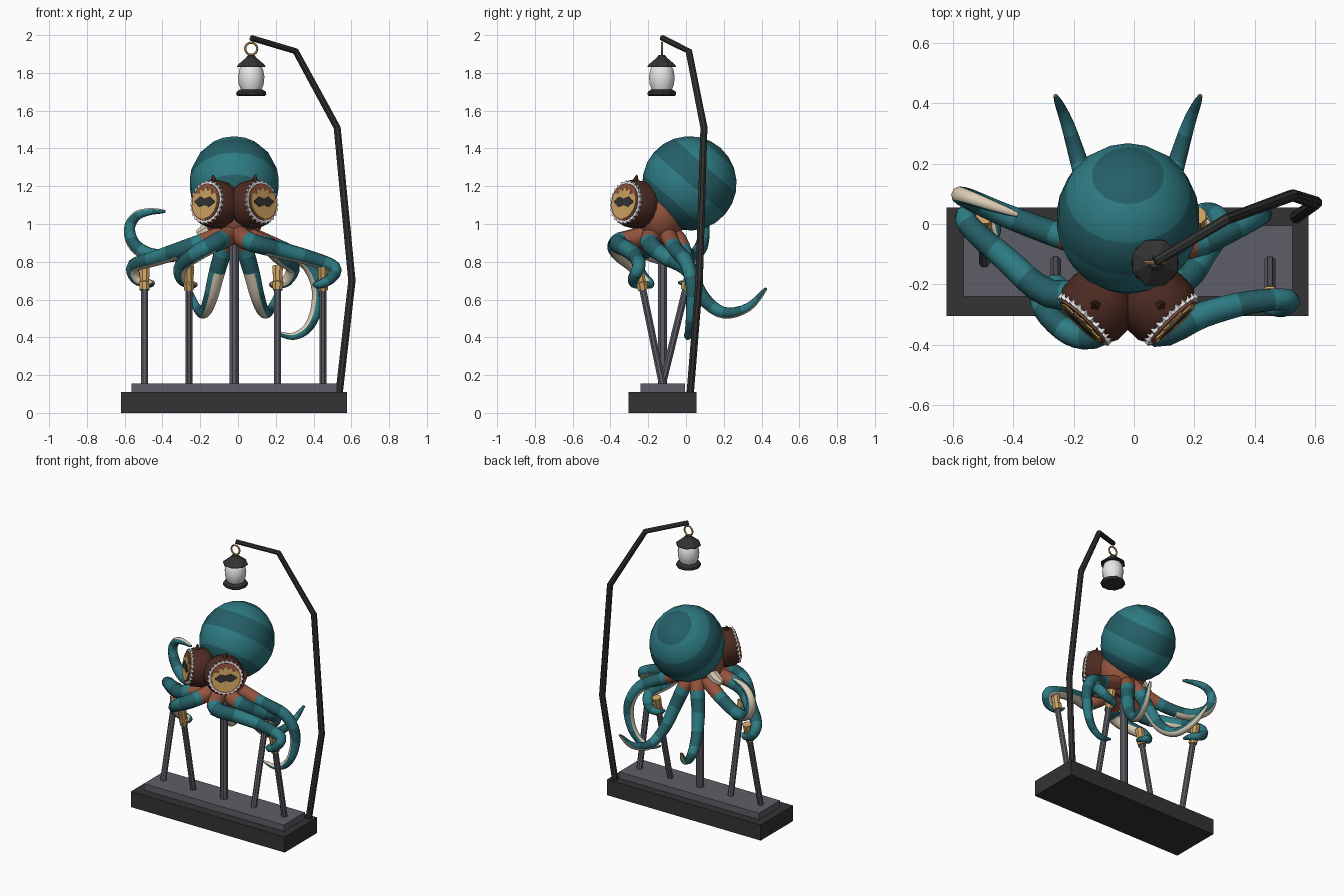
import bpy, bmesh, math
from mathutils import Vector, Matrix

cube = bpy.data.objects.get("Cube")
if cube:
    bpy.data.objects.remove(cube)


def material(name, *rgb):
    m = bpy.data.materials.new(name)
    m.use_nodes = True
    m.diffuse_color = (*rgb, 1)
    m.node_tree.nodes["Principled BSDF"].inputs["Base Color"].default_value = (*rgb, 1)
    return m


TEAL = material("teal", .027, .2, .23)
DARK_TEAL = material("dark teal", .018, .115, .135)
RUST = material("rust skin", .3, .09, .05)
BROWN = material("dark brown", .075, .024, .016)
CREAM = material("cream", .72, .62, .47)
BLACK = material("charcoal", .033, .033, .033)
GREY = material("slate grey", .11, .11, .135)
BRASS = material("tan", .62, .37, .12)
WHITE = material("white", .85, .85, .85)
CX = -.02  # body centre line


def make(name, bm, mats, smooth=None):
    bmesh.ops.recalc_face_normals(bm, faces=bm.faces)
    me = bpy.data.meshes.new(name)
    bm.to_mesh(me)
    bm.free()
    for m in mats:
        me.materials.append(m)
    ob = bpy.data.objects.new(name, me)
    bpy.context.collection.objects.link(ob)
    if smooth:
        bpy.ops.object.select_all(action='DESELECT')
        ob.select_set(True)
        bpy.context.view_layer.objects.active = ob
        bpy.ops.object.shade_smooth_by_angle(angle=math.radians(smooth))
    return ob


def box(name, lo, hi, mat):
    bm = bmesh.new()
    lo, hi = Vector(lo), Vector(hi)
    bmesh.ops.create_cube(bm, size=1, matrix=Matrix.Translation((lo + hi) / 2) @ Matrix.Diagonal((*(hi - lo), 1)))
    make(name, bm, [mat])


def ball(name, matrix, scale, mats, rule=None, smooth=30):
    bm = bmesh.new()
    bmesh.ops.create_uvsphere(bm, u_segments=18, v_segments=12, radius=1)
    for f in bm.faces:
        f.material_index = rule(f.calc_center_median()) if rule else 0
    bmesh.ops.transform(bm, matrix=matrix @ Matrix.Diagonal((*scale, 1)), verts=bm.verts)
    return make(name, bm, mats, smooth)


def loft(name, rings, mats, rule=None, smooth=None):
    """Skin a list of vertex rings and cap both ends."""
    bm = bmesh.new()
    loops = [[bm.verts.new(p) for p in ring] for ring in rings]
    n = len(loops[0])
    for i, (a, b) in enumerate(zip(loops, loops[1:])):
        for k in range(n):
            f = bm.faces.new((a[k], a[(k + 1) % n], b[(k + 1) % n], b[k]))
            f.material_index = rule(i / (len(loops) - 1), k) if rule else 0
    for end in (loops[0], loops[-1]):
        bm.faces.new(end)
    return make(name, bm, mats, smooth)


def tube(name, pts, radii, mats, sides=8, ref=(0, -1, .01), rule=None, smooth=None):
    pts = [Vector(p) for p in pts]
    ref = Vector(ref)
    rings = []
    for i, p in enumerate(pts):
        t = (pts[min(i + 1, len(pts) - 1)] - pts[max(i - 1, 0)]).normalized()
        ref = (ref - t * ref.dot(t)).normalized()
        side = t.cross(ref)
        angles = [(k - .5) * math.tau / sides for k in range(sides)]
        rings.append([p + radii[i] * (ref * math.cos(a) + side * math.sin(a)) for a in angles])
    return loft(name, rings, mats, rule, smooth)


def turned(name, centre, profile, mat, sides=8, smooth=None):
    pts = [(centre[0], centre[1], z) for r, z in profile]
    tube(name, pts, [r for r, z in profile], [mat], sides, smooth=smooth)


def spline(pts, steps):
    pts = [Vector(p) for p in pts]
    pts = [2 * pts[0] - pts[1]] + pts + [2 * pts[-1] - pts[-2]]
    out = []
    for a, b, c, d in zip(pts, pts[1:], pts[2:], pts[3:]):
        for s in range(steps):
            t = s / steps
            out.append(b + .5 * t * (c - a + t * (2 * a - 5 * b + 4 * c - d + t * (3 * (b - c) + d - a))))
    return out + [pts[-2]]


# stand and display posts
box("base", (-.62, -.305, 0), (.577, .055, .11), BLACK)
box("base_plinth", (-.565, -.24, .11), (.525, -.005, .155), GREY)
turned("centre_post", (CX, -.125), [(.026, .15), (.026, .98)], GREY)
for i, (x, top_y) in enumerate([(-.495, 0), (-.26, -.23), (.21, 0), (.45, -.23)]):
    foot, top = Vector((x, -.125, .15)), Vector((x, top_y, .66))
    tube(f"post_{i}", [foot, top], [.02, .02], [GREY])
    along = (top - foot).normalized()
    tube(f"post_grip_{i}", [top - along * .01, top + along * .03, top + along * .035, top + along * .12],
         [.027, .032, .026, .03], [BRASS])

# lamp post and lantern
lamp_path = [(.535, .022, .1), (.603, .07, .7), (.525, .095, 1.51), (.305, .015, 1.915), (.07, -.125, 1.985)]
tube("lamp_post", lamp_path, [.021, .021, .02, .018, .016], [BLACK])
lamp = (.07, -.128)
turned("lantern_roof", lamp, [(.082, 1.832), (.078, 1.842), (.03, 1.88), (.018, 1.895)], BLACK)
turned("lantern_glass", lamp, [(.05, 1.7), (.066, 1.74), (.07, 1.78), (.062, 1.82), (.05, 1.84)], WHITE, 14, 40)
turned("lantern_base", lamp, [(.072, 1.678), (.08, 1.685), (.078, 1.7), (.06, 1.712)], BLACK, 10)
hoop = [(lamp[0] + .032 * math.cos(a), lamp[1], 1.928 + .032 * math.sin(a))
        for a in [k * math.tau / 16 for k in range(17)]]
tube("lantern_ring", hoop, [.006] * 17, [BRASS], 6, ref=(0, 1, 0), smooth=50)

# striped mantle and head
tilt = Matrix.Translation((CX, .018, 1.215)) @ Matrix.Rotation(math.radians(-41), 4, 'X')


def stripe(c):
    band = int(math.degrees(math.acos(max(-1, min(1, c.normalized().z)))) / 30)
    return 2 if band == 5 else band % 2


ball("mantle", tilt, (.238, .25, .25), [DARK_TEAL, TEAL, RUST], stripe)
ball("head", Matrix.Translation((CX, -.135, 1.06)), (.165, .135, .17), [RUST])
tube("siphon", [(-.13, -.09, 1), (-.17, -.09, .965), (-.215, -.09, .945)], [.04, .038, .022], [CREAM], smooth=40)


# eyes: each stack is built flat, then aimed outwards
def plate(name, frame, outline, z0, z1, mat):
    loft(name, [[frame @ Vector((x, y, z)) for x, y in outline] for z in (z0, z1)], [mat])


def polar(n, radius):
    return [(radius(k, a) * math.cos(a), radius(k, a) * math.sin(a))
            for k, a in [(k, k * math.tau / n) for k in range(n)]]


for side, s in (("right", -1), ("left", 1)):
    normal = Vector((s * .68, -.71, .15)).normalized()
    across = Vector((0, 0, 1)).cross(normal).normalized()
    up = normal.cross(across)
    frame = Matrix((across, up, normal)).transposed().to_4x4()
    frame.translation = (CX + s * .145, -.318, 1.115)
    ball(f"{side}_eye_socket", frame @ Matrix.Translation((0, 0, -.09)), (.128, .128, .085), [BROWN])
    socket = [frame @ Vector((0, 0, z)) for z in (-.09, -.03, -.004)]
    tube(f"{side}_eye_cup", socket, [.128, .126, .112], [BROWN], 18, smooth=30)
    plate(f"{side}_eye_rim", frame, polar(48, lambda k, a: .117 if k % 2 else .107), -.012, .006, WHITE)
    plate(f"{side}_eyelid", frame, polar(24, lambda k, a: .099), 0, .012, RUST)
    plate(f"{side}_iris", frame, polar(24, lambda k, a: (.06 if k % 2 else .082) if math.sin(a) > .55 else .09),
          .008, .017, BRASS)
    wavy = [(.072 * math.cos(a), .024 * math.sin(a) * (1 + .3 * math.cos(6 * a)))
            for a in [k * math.tau / 24 for k in range(24)]]
    plate(f"{side}_pupil", frame, wavy, .015, .021, BLACK)
    horn = Vector((CX + s * .105, -.275, 1.2))
    tube(f"{side}_brow_horn", [horn, horn + Vector((s * .008, .015, .06))], [.032, .004], [BROWN], 5)


# tentacles: rust roots, banded backs, cream undersides
def tentacle(name, pts, thick=.05):
    path = spline([(CX, -.13, .98)] + pts, 4)
    n = len(path)
    radii = [thick * (1 - i / (n - 1)) ** .6 + .007 for i in range(n)]
    out = Vector((pts[1][0] - CX, pts[1][1] + .13, 0)).normalized()

    def rule(t, k):
        if t < .2:
            return 0
        if k in (0, 1, 9) and t > .3:
            return 3
        return 1 + int(t * 9) % 2

    tube(name, path, radii, [RUST, DARK_TEAL, TEAL, CREAM], 10, -out - Vector((0, 0, 1)), rule, 40)


tentacle("right_long_arm", [(-.11, -.21, .93), (-.28, -.23, .87), (-.43, -.11, .82), (-.55, 0, .78),
                            (-.54, .04, .71), (-.47, .02, .685), (-.45, -.04, .69)])
tentacle("right_front_arm", [(-.06, -.25, .93), (-.12, -.36, .9), (-.21, -.36, .85), (-.3, -.28, .78),
                             (-.3, -.22, .71), (-.25, -.19, .68), (-.22, -.24, .68)])
tentacle("left_front_arm", [(.02, -.25, .93), (.08, -.36, .9), (.23, -.3, .86), (.38, -.26, .82),
                            (.51, -.25, .77), (.49, -.28, .71), (.43, -.27, .68), (.4, -.22, .68)])
tentacle("left_inner_arm", [(.08, -.19, .92), (.17, -.18, .88), (.23, -.1, .82), (.29, -.01, .77),
                            (.26, .04, .7), (.2, .035, .68), (.17, -.01, .68)])
tentacle("right_raised_arm", [(-.12, -.08, .93), (-.27, -.03, .86), (-.43, .03, .83), (-.54, .08, .88),
                              (-.575, .095, .97), (-.54, .085, 1.04), (-.47, .06, 1.065), (-.385, .03, 1.067)], .042)
tentacle("left_curled_arm", [(.09, -.09, .93), (.23, -.06, .87), (.36, 0, .8), (.42, .03, .68), (.415, .03, .55),
                             (.37, .02, .45), (.29, .01, .405), (.2, 0, .425)], .042)
for side, s in (("right", -1), ("left", 1)):
    tentacle(f"{side}_back_arm", [(CX + s * .04, -.04, .91), (CX + s * .09, .02, .75), (CX + s * .125, .09, .61),
                                  (CX + s * .16, .2, .53), (CX + s * .2, .33, .56), (CX + s * .24, .425, .66)], .046)
